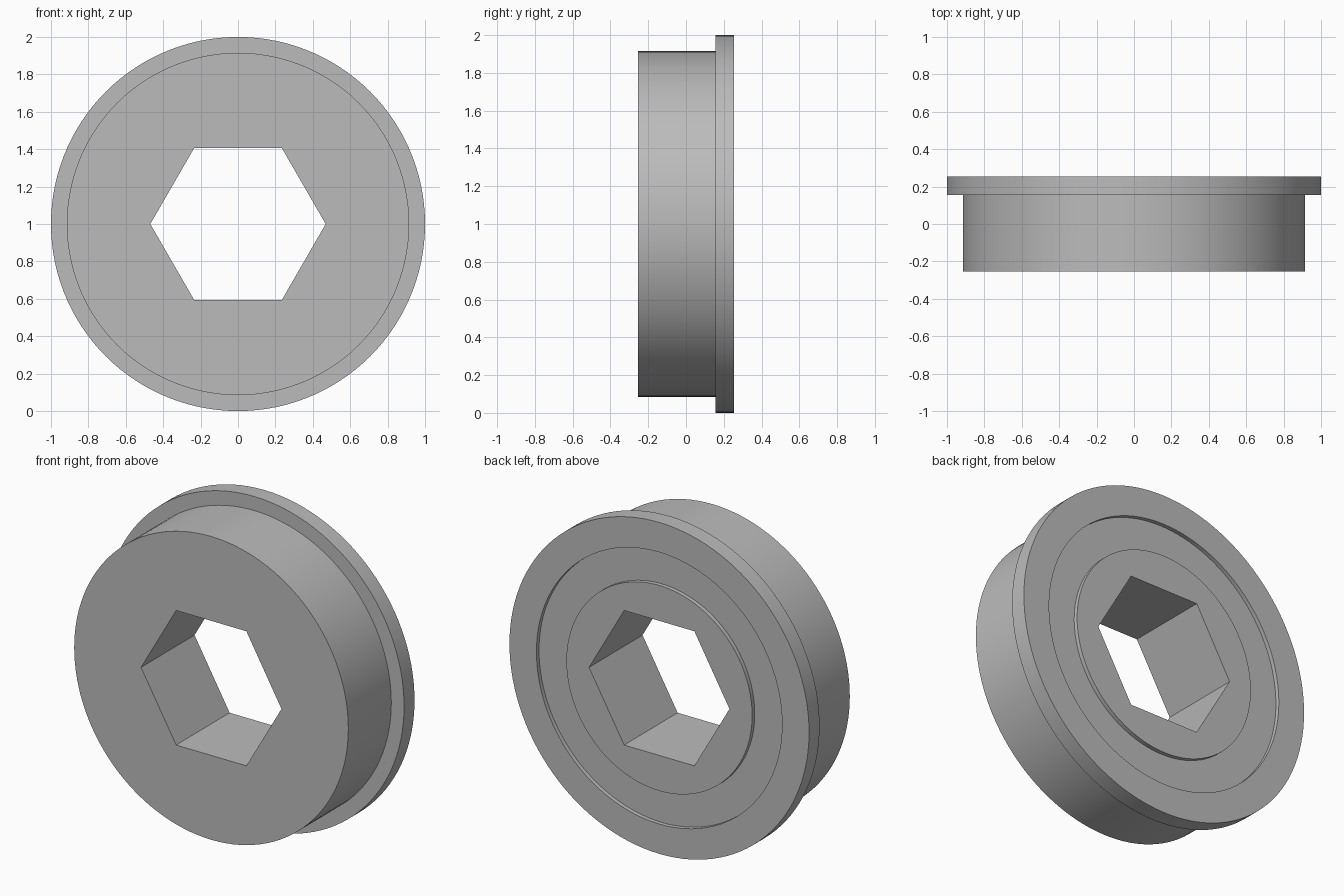
import bpy, bmesh
from math import cos, sin, pi, radians

cube = bpy.data.objects.get("Cube")
if cube:
    bpy.data.objects.remove(cube)

SEGMENTS = 120        # multiple of six, so the hex corners fall on segments
HEX_APOTHEM = 0.406
HALF_DEPTH = 0.255
GROOVE_Y = HALF_DEPTH - 0.025

# Plain grey material
grey = bpy.data.materials.new("plain grey")
grey.use_nodes = True
colour = (0.5, 0.5, 0.5, 1)
grey.diffuse_color = colour
grey.node_tree.nodes["Principled BSDF"].inputs["Base Color"].default_value = colour

# Closed section as (radius, y); radius None follows the hexagonal bore
section = [
    (None, -HALF_DEPTH),
    (0.915, -HALF_DEPTH), (0.915, 0.155),      # body
    (1.0, 0.155), (1.0, HALF_DEPTH),           # flange
    (0.82, HALF_DEPTH), (0.82, GROOVE_Y),      # shallow ring groove in the back
    (0.62, GROOVE_Y), (0.62, HALF_DEPTH),
    (None, HALF_DEPTH),
]


def hex_radius(angle):
    return HEX_APOTHEM / cos(angle % (pi / 3) - pi / 6)


# Sweep the section around the y axis
bm = bmesh.new()
rings = []
for radius, y in section:
    ring = []
    for i in range(SEGMENTS):
        a = 2 * pi * i / SEGMENTS
        r = hex_radius(2 * pi * (i % (SEGMENTS // 6)) / SEGMENTS) if radius is None else radius
        ring.append(bm.verts.new((r * cos(a), y, 1 + r * sin(a))))
    rings.append(ring)
for n, ring in enumerate(rings):
    following = rings[(n + 1) % len(rings)]
    for i in range(SEGMENTS):
        j = (i + 1) % SEGMENTS
        bm.faces.new((ring[i], ring[j], following[j], following[i]))
bmesh.ops.recalc_face_normals(bm, faces=bm.faces)

mesh = bpy.data.meshes.new("flanged_hex_bushing")
bm.to_mesh(mesh)
bm.free()
mesh.materials.append(grey)
bushing = bpy.data.objects.new("flanged_hex_bushing", mesh)
bpy.context.collection.objects.link(bushing)

# Smooth round walls, crisp rims and hex corners
bpy.ops.object.select_all(action="DESELECT")
bushing.select_set(True)
bpy.context.view_layer.objects.active = bushing
bpy.ops.object.shade_smooth_by_angle(angle=radians(30))
